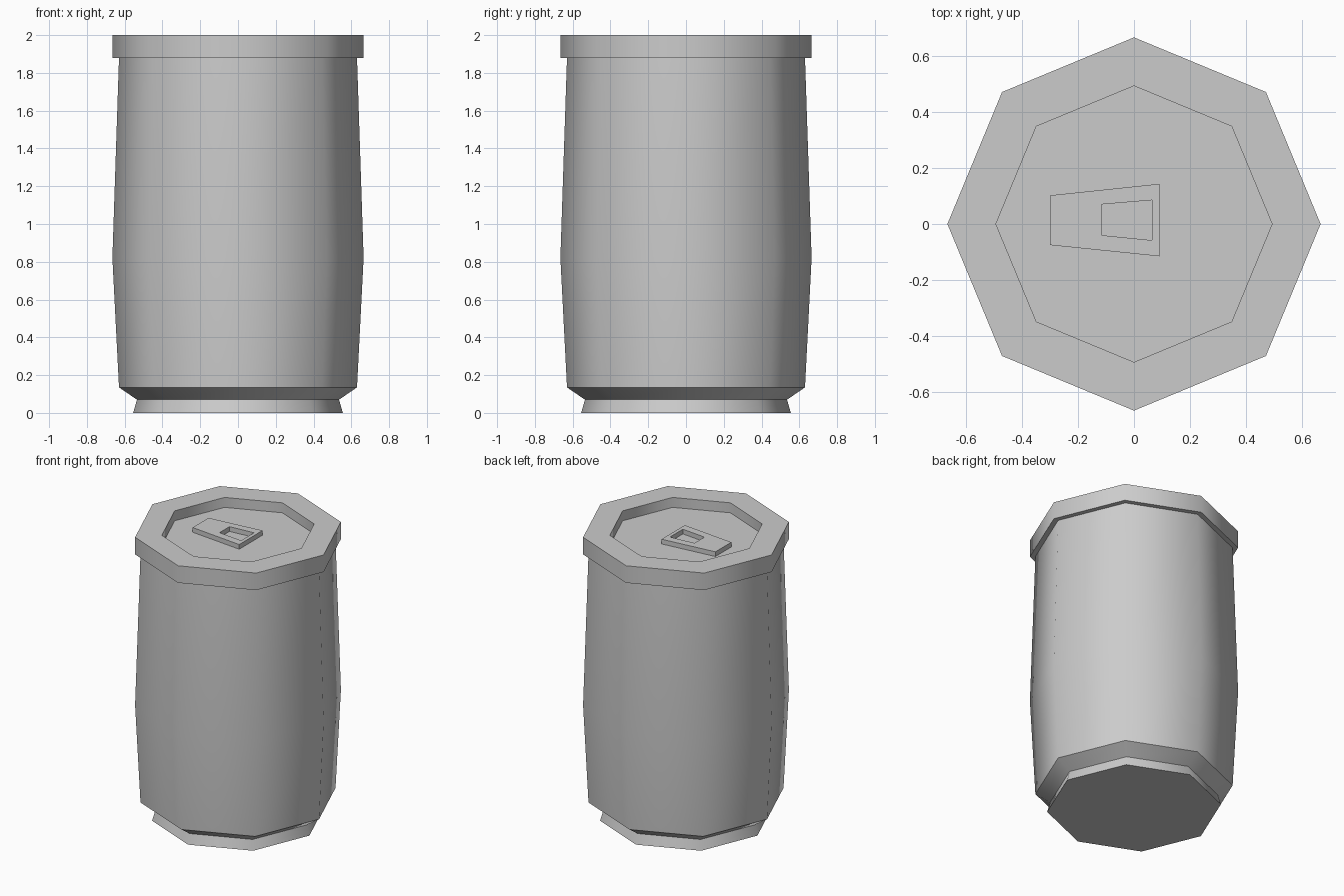
import bpy, bmesh, math

if "Cube" in bpy.data.objects:
    bpy.data.objects.remove(bpy.data.objects["Cube"])

SIDES = 8
FLOOR_Z = 1.93


def finish(name, bm):
    bmesh.ops.recalc_face_normals(bm, faces=bm.faces)
    mesh = bpy.data.meshes.new(name)
    bm.to_mesh(mesh)
    bm.free()
    obj = bpy.data.objects.new(name, mesh)
    bpy.context.collection.objects.link(obj)
    bpy.ops.object.select_all(action='DESELECT')
    obj.select_set(True)
    bpy.context.view_layer.objects.active = obj
    bpy.ops.object.shade_smooth_by_angle(angle=math.radians(50))
    return obj


def bridge(bm, a, b):
    n = len(a)
    for i in range(n):
        j = (i + 1) % n
        bm.faces.new((a[i], a[j], b[j], b[i]))


# Can body: eight-sided lathe with foot, barrel, rim and recessed lid
profile = [(0.555, 0), (0.535, 0.07), (0.63, 0.135), (0.665, 0.82), (0.63, 1.88),
           (0.665, 1.88), (0.665, 2.0), (0.492, 2.0), (0.492, FLOOR_Z)]
bm = bmesh.new()
rings = []
for r, z in profile:
    angles = [2 * math.pi * i / SIDES for i in range(SIDES)]
    rings.append([bm.verts.new((r * math.cos(a), r * math.sin(a), z)) for a in angles])
for lower, upper in zip(rings, rings[1:]):
    bridge(bm, lower, upper)
bm.faces.new(rings[0])
bm.faces.new(rings[-1])
finish("can_body", bm)

# Pull tab: tapered plate with a tapered finger hole
outer = [(-0.30, -0.075), (0.09, -0.115), (0.09, 0.143), (-0.30, 0.102)]
hole = [(-0.115, -0.04), (0.065, -0.058), (0.065, 0.085), (-0.115, 0.07)]
bm = bmesh.new()
loops = [[bm.verts.new((x, y, z)) for x, y in pts]
         for pts, z in ((outer, FLOOR_Z), (outer, FLOOR_Z + 0.033),
                        (hole, FLOOR_Z + 0.033), (hole, FLOOR_Z))]
for k in range(4):
    bridge(bm, loops[k], loops[(k + 1) % 4])
finish("pull_tab", bm)
